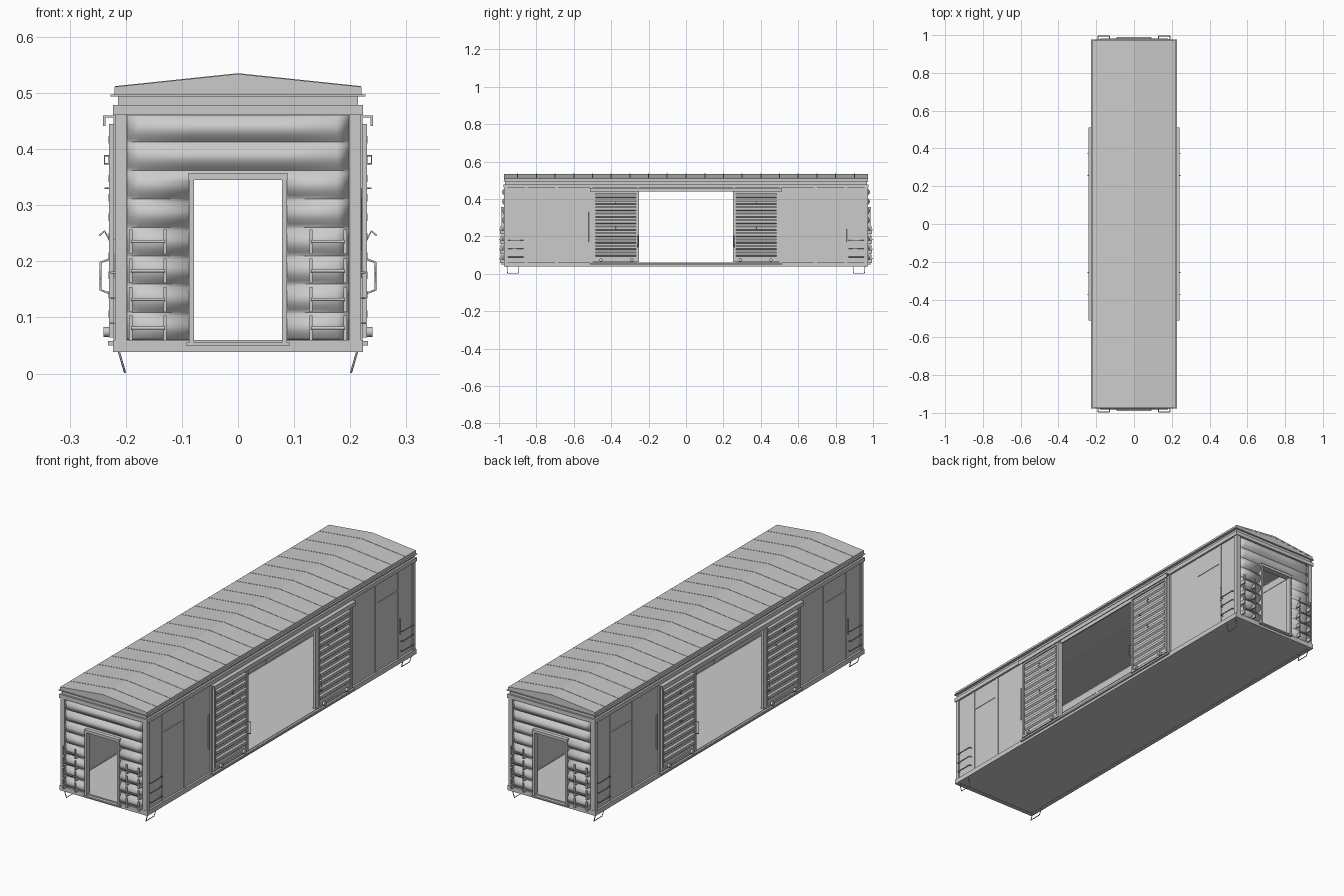
import bpy, bmesh, math


def finish(name, bm, smooth=False):
    bmesh.ops.recalc_face_normals(bm, faces=bm.faces)
    me = bpy.data.meshes.new(name)
    bm.to_mesh(me)
    bm.free()
    ob = bpy.data.objects.new(name, me)
    bpy.context.collection.objects.link(ob)
    if smooth:
        bpy.context.view_layer.objects.active = ob
        ob.select_set(True)
        bpy.ops.object.shade_smooth_by_angle(angle=math.radians(35))
        ob.select_set(False)
    return ob


def signs(mode):
    return {"one": [(1, 1)], "x": [(1, 1), (-1, 1)], "y": [(1, 1), (1, -1)],
            "rot": [(1, 1), (-1, -1)],
            "all": [(1, 1), (-1, 1), (1, -1), (-1, -1)]}[mode]


def prisms(name, items, mode="one"):
    """Each item is (xz profile, y start, y end), repeated by symmetry mode."""
    bm = bmesh.new()
    for sx, sy in signs(mode):
        for prof, y0, y1 in items:
            a = [bm.verts.new((sx * x, sy * y0, z)) for x, z in prof]
            b = [bm.verts.new((sx * x, sy * y1, z)) for x, z in prof]
            bm.faces.new(a)
            bm.faces.new(b)
            for i in range(len(a)):
                j = (i + 1) % len(a)
                bm.faces.new((a[i], a[j], b[j], b[i]))
    return finish(name, bm)


def boxes(name, items, mode="one"):
    """Each item is x0, x1, y0, y1, z0, z1."""
    return prisms(name, [([(x0, z0), (x1, z0), (x1, z1), (x0, z1)], y0, y1)
                         for x0, x1, y0, y1, z0, z1 in items], mode)


def rods(name, paths, radius, mode="one"):
    cu = bpy.data.curves.new(name, "CURVE")
    cu.dimensions = "3D"
    cu.bevel_depth = radius
    cu.bevel_resolution = 1
    cu.use_fill_caps = True
    for sx, sy in signs(mode):
        for path in paths:
            sp = cu.splines.new("POLY")
            sp.points.add(len(path) - 1)
            for p, (x, y, z) in zip(sp.points, path):
                p.co = (sx * x, sy * y, z, 1)
    ob = bpy.data.objects.new(name, cu)
    bpy.context.collection.objects.link(ob)
    return ob


# Floor and lower sills
boxes("floor", [(-0.214, 0.214, -0.966, 0.966, 0.04, 0.058)])
boxes("side_sill", [(0.205, 0.223, -0.968, 0.968, 0.038, 0.06)], "x")
boxes("end_sill", [(-0.223, 0.223, 0.955, 0.974, 0.038, 0.06)], "y")

# Side walls, leaving the wide central doorway open
boxes("side_wall", [(0.208, 0.214, 0.25, 0.966, 0.058, 0.495)], "all")
boxes("doorway_header", [(0.208, 0.214, -0.25, 0.25, 0.445, 0.495)], "x")
boxes("side_top_rail", [(0.206, 0.223, -0.972, 0.972, 0.461, 0.479)], "x")
boxes("end_top_rail", [(-0.223, 0.223, 0.962, 0.976, 0.461, 0.479)], "y")
boxes("end_top_plate", [(-0.214, 0.214, 0.962, 0.968, 0.479, 0.497)], "y")
boxes("corner_post", [(0.198, 0.219, 0.955, 0.973, 0.058, 0.462)], "all")
boxes("doorway_post", [(0.206, 0.219, 0.25, 0.262, 0.058, 0.461),
                       (0.206, 0.222, 0.500, 0.510, 0.058, 0.461)], "all")

# Side panel seams and the panel edge near the top
boxes("side_seam", [(0.213, 0.2165, 0.685, 0.70, 0.06, 0.461),
                    (0.213, 0.2165, 0.848, 0.86, 0.06, 0.461),
                    (0.213, 0.2165, 0.70, 0.848, 0.367, 0.373)], "all")

# Roof shell, gables, eave flange and raised seams
prisms("roof", [([(-.22, .495), (-.22, .511), (0, .534), (.22, .511), (.22, .495),
                  (.213, .495), (.213, .505), (0, .528), (-.213, .505), (-.213, .495)],
                 -0.973, 0.973)])
prisms("gable", [([(-.218, .495), (-.218, .51), (0, .533), (.218, .51), (.218, .495)],
                  0.964, 0.972)], "y")
boxes("eave_flange", [(0.208, 0.227, -0.974, 0.974, 0.494, 0.497)], "x")
boxes("end_flange", [(-0.227, 0.227, 0.962, 0.976, 0.494, 0.497)], "y")
prisms("roof_seam", [([(-.219, .511), (0, .534), (.219, .511), (.219, .5122),
                       (0, .5352), (-.219, .5122)], y - 0.003, y + 0.003)
                     for y in [-0.9 + 0.1 * i for i in range(19)]])

# Corrugated end walls with a door opening
bm = bmesh.new()
xs = [-0.2, -0.176, -0.083, 0.083, 0.176, 0.2]
n_rib, seg = 8, 8
zs = [0.058 + 0.405 * i / (n_rib * seg) for i in range(n_rib * seg + 1)]
for s in (-1, 1):
    grid = []
    for i, z in enumerate(zs):
        bulge = 0.017 * math.sin(math.pi * (i % seg) / seg)
        grid.append([bm.verts.new((x, s * (0.966 + (bulge if abs(x) < 0.19 else 0)), z))
                     for x in xs])
    for i in range(len(zs) - 1):
        for j in range(len(xs) - 1):
            if j == 2 and zs[i + 1] < 0.352:
                continue
            q = (grid[i][j], grid[i][j + 1], grid[i + 1][j + 1], grid[i + 1][j])
            bm.faces.new(q if s < 0 else q[::-1])
bmesh.ops.delete(bm, geom=[v for v in bm.verts if not v.link_faces], context="VERTS")
end_wall = finish("corrugated_end", bm, True)
solid = end_wall.modifiers.new("thickness", "SOLIDIFY")
solid.thickness = 0.004

# End door frames
boxes("end_door_frame", [(-0.087, -0.078, 0.96, 0.987, 0.055, 0.352),
                         (0.078, 0.087, 0.96, 0.987, 0.055, 0.352),
                         (-0.088, 0.088, 0.96, 0.989, 0.345, 0.357),
                         (-0.092, 0.092, 0.96, 0.988, 0.049, 0.055)], "y")

# End ladders: rungs carried on small brackets
rungs, brackets = [], []
for z in (0.235, 0.183, 0.132, 0.081):
    rungs.append([(0.13, 0.996, z), (0.191, 0.996, z)])
    for x in (0.13, 0.191):
        brackets += [(x - 0.003, x + 0.003, 0.991, 0.995, z - 0.022, z + 0.022),
                     (x - 0.003, x + 0.003, 0.968, 0.993, z - 0.022, z - 0.004)]
rods("end_ladder_rung", rungs, 0.003, "all")
boxes("end_ladder_bracket", brackets, "all")

# Side ladders and stirrup steps
rods("side_ladder_rung", [[(0.213, 0.87, z), (0.226, 0.87, z), (0.226, 0.95, z),
                           (0.213, 0.95, z)] for z in (0.18, 0.135, 0.09)], 0.002, "all")
rods("stirrup_step", [[(0.214, 0.893, 0.045), (0.2015, 0.896, 0.002),
                       (0.2015, 0.954, 0.002), (0.214, 0.957, 0.045)]], 0.002, "all")

# Sliding doors parked clear of the doorway
boxes("sliding_door", [(0.216, 0.224, 0.252, 0.500, 0.064, 0.445)], "all")
boxes("door_frame", [(0.222, 0.230, 0.252, 0.262, 0.064, 0.445),
                     (0.222, 0.230, 0.490, 0.500, 0.064, 0.445),
                     (0.222, 0.230, 0.262, 0.490, 0.064, 0.074),
                     (0.222, 0.230, 0.262, 0.490, 0.437, 0.445)], "all")
ribs = []
for i in range(10):
    z = 0.106 + 0.0345 * i
    ribs.append(([(0.223, z - 0.013), (0.231, z - 0.006), (0.231, z + 0.006),
                  (0.223, z + 0.013)], 0.268, 0.484))
prisms("door_rib", ribs, "all")

# Door tracks and bottom rollers
boxes("upper_track", [(0.221, 0.2405, -0.512, 0.512, 0.456, 0.460),
                      (0.236, 0.2405, -0.512, 0.512, 0.441, 0.458)], "x")
boxes("lower_track", [(0.221, 0.232, -0.512, 0.512, 0.050, 0.058)], "x")
bm = bmesh.new()
for sx, sy in signs("all"):
    for y in (0.29, 0.455):
        geo = bmesh.ops.create_cone(bm, cap_ends=True, segments=12, radius1=0.009,
                                    radius2=0.009, depth=0.01)
        for v in geo["verts"]:
            x, yy, z = v.co
            v.co = (sx * (0.235 + z), sy * y + yy, 0.074 + x)
finish("door_roller", bm, True)

# Door handles, latch eyes and long side rods
rods("door_handle", [[(0.229, 0.257, 0.204), (0.245, 0.257, 0.198),
                      (0.245, 0.257, 0.149), (0.229, 0.257, 0.143)]], 0.002, "all")
rods("latch_eye", [[(0.23, 0.375, 0.388), (0.238, 0.375, 0.388), (0.238, 0.375, 0.374),
                    (0.23, 0.375, 0.374)],
                   [(0.23, 0.375, 0.24), (0.238, 0.375, 0.254), (0.247, 0.375, 0.246)],
                   [(0.228, 0.32, 0.33), (0.238, 0.32, 0.33)]], 0.0018, "all")
rods("side_rod", [[(0.218, -0.522, 0.17), (0.218, -0.522, 0.33)],
                  [(0.219, 0.862, 0.17), (0.219, 0.862, 0.24)]], 0.003, "rot")
